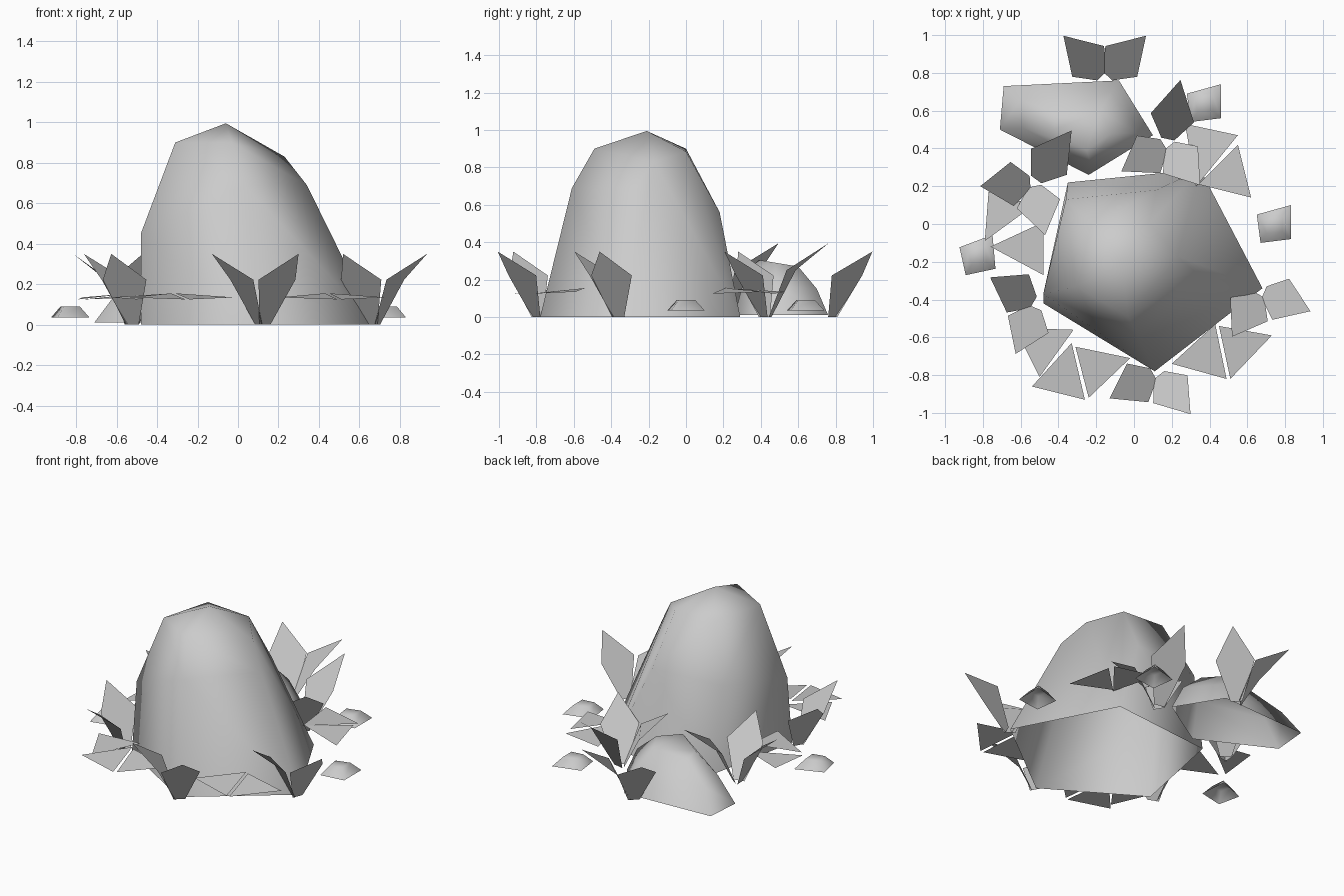
import bpy, bmesh
from math import cos, sin, radians
from mathutils import Vector

if "Cube" in bpy.data.objects:
    bpy.data.objects.remove(bpy.data.objects["Cube"])


def make_object(name, bm, smooth):
    mesh = bpy.data.meshes.new(name)
    bm.to_mesh(mesh)
    bm.free()
    for p in mesh.polygons:
        p.use_smooth = smooth
    obj = bpy.data.objects.new(name, mesh)
    bpy.context.collection.objects.link(obj)
    return obj


def hull(name, points):
    """Smooth convex stone around a few points, open underneath."""
    bm = bmesh.new()
    for p in points:
        bm.verts.new(p)
    bmesh.ops.convex_hull(bm, input=bm.verts[:])
    loose = [v for v in bm.verts if not v.link_faces]
    bmesh.ops.delete(bm, geom=loose, context='VERTS')
    bmesh.ops.dissolve_limit(bm, angle_limit=radians(2), verts=bm.verts[:], edges=bm.edges[:])
    bmesh.ops.recalc_face_normals(bm, faces=bm.faces[:])
    bottom = [f for f in bm.faces if f.normal.z < -0.95]
    bmesh.ops.delete(bm, geom=bottom, context='FACES')
    return make_object(name, bm, True)


def polygons(name, polys):
    bm = bmesh.new()
    for poly in polys:
        f = bm.faces.new([bm.verts.new(p) for p in poly])
        f.normal_update()
        if f.normal.z < 0:
            f.normal_flip()
    return make_object(name, bm, False)


# Tall five-sided boulder: base, shoulder, crown and peak
hull("large_rock", [
    (0.35, 0.29, 0), (0.68, -0.34, 0), (0.11, -0.78, 0), (-0.48, -0.42, 0), (-0.35, 0.22, 0),
    (0.12, 0.18, 0.56), (0.34, -0.27, 0.69), (0.03, -0.61, 0.69), (-0.48, -0.37, 0.45),
    (-0.36, 0.13, 0.55),
    (0.08, 0.0, 0.885), (0.23, -0.17, 0.83), (-0.03, -0.49, 0.90), (-0.31, -0.33, 0.90),
    (-0.22, 0.0, 0.90), (-0.06, -0.21, 0.995)])

# Low boulder behind
hull("small_rock", [
    (-0.69, 0.73, 0.01), (-0.08, 0.76, 0.01), (0.10, 0.47, 0.01), (-0.24, 0.26, 0.01),
    (-0.71, 0.50, 0.01),
    (-0.60, 0.66, 0.15), (-0.12, 0.70, 0.15), (0.02, 0.48, 0.17), (-0.23, 0.32, 0.24),
    (-0.59, 0.51, 0.17),
    (-0.42, 0.59, 0.26), (-0.18, 0.60, 0.27), (-0.12, 0.48, 0.29), (-0.25, 0.39, 0.305),
    (-0.42, 0.50, 0.28)])


def leaf(x, y, angle, reach, height):
    """Pointed leaf rising outwards from a narrow foot."""
    d = Vector((cos(radians(angle)), sin(radians(angle)), 0))
    s = Vector((-d.y, d.x, 0))
    base, up = Vector((x, y, 0)), Vector((0, 0, 1))
    mid = base + d * reach * 0.36 + up * height * 0.635
    return [base - s * 0.035, mid - s * 0.117, base + d * reach + up * height,
            mid + s * 0.117, base + s * 0.035]


# Leaf clumps: foot position and leaf headings; a third leaf is longer
clumps = [
    (0.12, -0.785, (209, 309)),
    (-0.515, -0.425, (150, 247)),
    (0.67, -0.355, (-22, 238)),
    (-0.53, 0.22, (184, 282, 54)),
    (0.175, 0.43, (212, -52, 78)),
    (-0.155, 0.77, (134, 46)),
]
for i, (x, y, angles) in enumerate(clumps):
    leaves = []
    for k, a in enumerate(angles):
        dx, dy = cos(radians(a)) * 0.02, sin(radians(a)) * 0.02
        reach, height = (0.32, 0.395) if k == 2 else (0.265, 0.35)
        if i == 5:
            reach = 0.295
        leaves.append(leaf(x + dx, y + dy, a, reach, height))
    polygons(f"leaf_clump_{i + 1}", leaves)

# Flat triangular blades lying around the rock (inner point a little higher)
blades = [
    [(-0.33, -0.63), (-0.54, -0.86), (-0.26, -0.93)],
    [(-0.31, -0.65), (-0.02, -0.71), (-0.24, -0.92)],
    [(0.43, -0.53), (0.20, -0.74), (0.49, -0.82)],
    [(0.45, -0.54), (0.73, -0.59), (0.51, -0.82)],
    [(0.34, 0.21), (0.55, 0.42), (0.62, 0.14)],
    [(0.33, 0.20), (0.27, 0.53), (0.55, 0.47)],
    [(-0.32, -0.56), (-0.63, -0.55), (-0.50, -0.81)],
    [(-0.53, 0.10), (-0.77, 0.17), (-0.79, -0.09)],
    [(-0.48, 0.01), (-0.48, -0.27), (-0.76, -0.12)],
]
polygons("ground_blades", [
    [(x, y, z) for (x, y), z in zip(tri, (0.155, 0.135, 0.125))] for tri in blades])

# Small tapered pebbles
quad = [(-0.09, 0.05), (0.09, 0.10), (0.09, -0.08), (-0.07, -0.10)]
for i, (x, y, turn) in enumerate([(0.74, 0.0, 0), (-0.83, -0.165, 5), (0.37, 0.64, 0)]):
    c, s = cos(radians(turn)), sin(radians(turn))
    pts = []
    for k, z in ((1, 0.035), (0.5, 0.09)):
        pts += [(x + k * (c * px - s * py), y + k * (s * px + c * py), z) for px, py in quad]
    hull(f"pebble_{i + 1}", pts)
